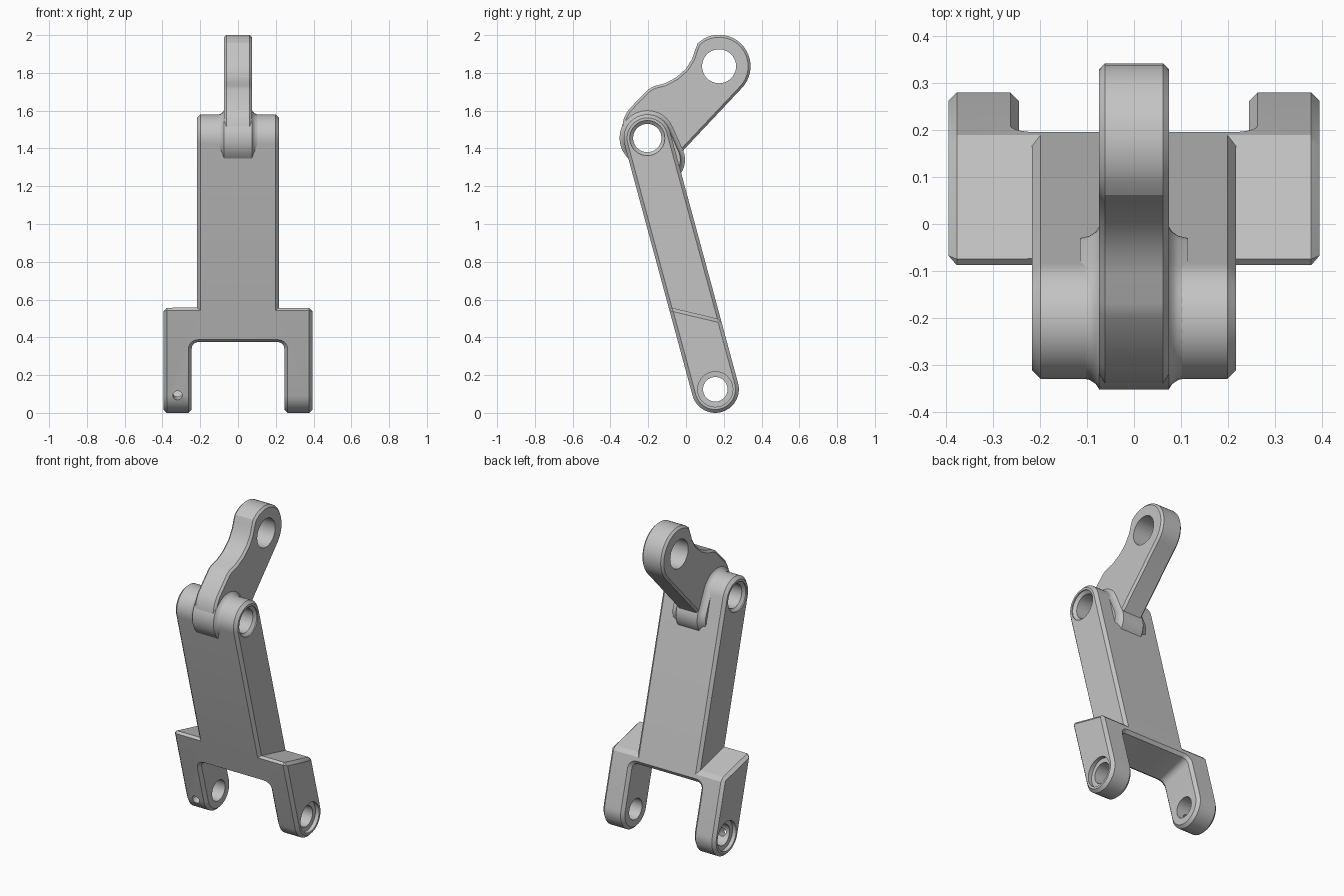
import bpy
import bmesh
import math
from mathutils import Vector

if "Cube" in bpy.data.objects:
    bpy.data.objects.remove(bpy.data.objects["Cube"], do_unlink=True)

grey = bpy.data.materials.new("plain grey")
grey.use_nodes = True
grey.diffuse_color = (0.55, 0.55, 0.55, 1)
grey.node_tree.nodes["Principled BSDF"].inputs["Base Color"].default_value = (0.55, 0.55, 0.55, 1)

# Pivot centres and the frame of the sloping arm
MID = Vector((0, -0.205, 1.455))
LOW = Vector((0, 0.155, 0.125))
TOP = Vector((0, 0.175, 1.835))
UP = (MID - LOW).normalized()
BACK = Vector((0, UP.z, -UP.y))


def arc(centre, r, start, end, steps):
    """Points of an arc in the side plane, angles in radians from +y."""
    angles = [start + (end - start) * i / steps for i in range(steps + 1)]
    return [centre + Vector((0, r * math.cos(a), r * math.sin(a))) for a in angles]


def capsule(c1, r1, c2, r2):
    """Outline of two circles joined by their tangents."""
    d = c2 - c1
    phi = math.atan2(d.z, d.y)
    beta = math.acos((r1 - r2) / d.length)
    return (arc(c1, r1, phi + beta, phi + 2 * math.pi - beta, 18)
            + arc(c2, r2, phi - beta, phi + beta, 18))


def at_x(outline, x):
    return [Vector((x, p.y, p.z)) for p in outline]


def loft(name, rings):
    """Closed solid through a row of matching rings."""
    bm = bmesh.new()
    loops = [[bm.verts.new(p) for p in ring] for ring in rings]
    n = len(loops[0])
    for a, b in zip(loops, loops[1:]):
        for i in range(n):
            j = (i + 1) % n
            bm.faces.new((a[i], a[j], b[j], b[i]))
    bm.faces.new(loops[0][::-1])
    bm.faces.new(loops[-1])
    bmesh.ops.recalc_face_normals(bm, faces=bm.faces)
    mesh = bpy.data.meshes.new(name)
    bm.to_mesh(mesh)
    bm.free()
    mesh.materials.append(grey)
    obj = bpy.data.objects.new(name, mesh)
    bpy.context.scene.collection.objects.link(obj)
    return obj


def slab(name, outline, x0, x1):
    return loft(name, [at_x(outline, x0), at_x(outline, x1)])


def bore(centre, steps):
    """Stepped round cutter along x, mirrored about the middle."""
    both = [(-x, r) for x, r in steps] + [(x, r) for x, r in reversed(steps)]
    return loft("cutter", [at_x(arc(centre, r, 0, 2 * math.pi, 40)[:-1], x) for x, r in both])


def cut(obj, cutter):
    cutter.hide_render = True
    mod = obj.modifiers.new("cut", "BOOLEAN")
    mod.operation = "DIFFERENCE"
    mod.solver = "EXACT"
    mod.object = cutter
    bpy.context.view_layer.update()
    result = obj.evaluated_get(bpy.context.evaluated_depsgraph_get())
    mesh = bpy.data.meshes.new_from_object(result)
    obj.modifiers.clear()
    obj.data = mesh
    bpy.data.objects.remove(cutter, do_unlink=True)


def chamfer(obj, width):
    """Chamfer every sharp convex edge."""
    bm = bmesh.new()
    bm.from_mesh(obj.data)
    bmesh.ops.remove_doubles(bm, verts=bm.verts, dist=0.0001)
    bmesh.ops.dissolve_limit(bm, angle_limit=0.01, verts=bm.verts, edges=bm.edges)
    sharp = [e for e in bm.edges if e.is_manifold and e.calc_face_angle_signed(0) > 0.7]
    bmesh.ops.bevel(bm, geom=sharp, offset=width, segments=1, profile=0.5,
                    affect="EDGES", clamp_overlap=False)
    bm.to_mesh(obj.data)
    bm.free()


def finish(obj):
    bpy.ops.object.select_all(action="DESELECT")
    obj.select_set(True)
    bpy.context.view_layer.objects.active = obj
    bpy.ops.object.shade_smooth_by_angle(angle=math.radians(28))


# Forked arm: a rounded slab narrowed above the shoulders
arm = slab("forked_arm", capsule(MID, 0.125, LOW, 0.125), -0.395, 0.395)
shoulder = [Vector((0, y, z)) for y, z in ((-0.47, 0.651), (0.58, 0.4), (0.58, 2), (-0.47, 2))]
for side in (-1, 1):
    cut(arm, slab("cutter", shoulder, side * 0.217, side * 0.6))

# Gap between the fork legs, with rounded inner corners
half, crown, r = 0.245, 0.288, 0.035
gap = [(-half, -0.3), (half, -0.3)]
for sx, start in ((1, 0), (-1, 90)):
    for i in range(6):
        a = math.radians(start + 18 * i)
        gap.append((sx * (half - r) + r * math.cos(a), crown - r + r * math.sin(a)))
cut(arm, loft("cutter", [[LOW + Vector((x, 0, 0)) + UP * t + BACK * d for x, t in gap]
                         for d in (-0.3, 0.3)]))
chamfer(arm, 0.018)

# Pivot holes: chamfered at the arm head, counterbored in the legs
cut(arm, bore(MID, [(0.3, 0.093), (0.21, 0.093), (0.195, 0.075)]))
cut(arm, bore(LOW, [(0.5, 0.093), (0.37, 0.093), (0.369, 0.065)]))

# Small pin hole in the front of the right leg
pin = [Vector((-0.32 + 0.025 * math.cos(i * math.pi / 10), 0, 0))
       + UP * 0.025 * math.sin(i * math.pi / 10) for i in range(20)]
cut(arm, loft("cutter", [[LOW + p + BACK * d for p in pin] for d in (-0.2, 0.0)]))

# Lever plate
outline = arc(TOP, 0.167, math.radians(-45), math.radians(120), 20)
outline += [Vector((0, y, z)) for y, z in (
    (0.062, 1.957), (0.048, 1.92), (0.033, 1.875), (0, 1.822), (-0.05, 1.777),
    (-0.11, 1.745), (-0.17, 1.73), (-0.2, 1.712), (-0.305, 1.605), (-0.328, 1.563),
    (-0.34, 1.51), (-0.34, 1.45), (-0.326, 1.39), (-0.15, 1.25), (-0.05, 1.2),
    (-0.026, 1.27), (-0.031, 1.315), (-0.026, 1.36), (-0.01, 1.395))]
lever = slab("lever", outline, -0.075, 0.075)
chamfer(lever, 0.013)
cut(lever, bore(TOP, [(0.2, 0.09)]))
cut(lever, bore(MID, [(0.2, 0.08)]))

# Flared root where the lever grows out of the arm head
heel = Vector((0, -0.13, 1.34))
flare = ((0.115, 0.122), (0.094, 0.127), (0.082, 0.135), (0.074, 0.147))
flare = [(-x, r) for x, r in flare] + [(x, r) for x, r in reversed(flare)]
root = loft("lever_root", [at_x(capsule(MID, r, heel, r - 0.022), x) for x, r in flare])
cut(root, bore(MID, [(0.2, 0.08)]))

for part in (arm, lever, root):
    finish(part)
